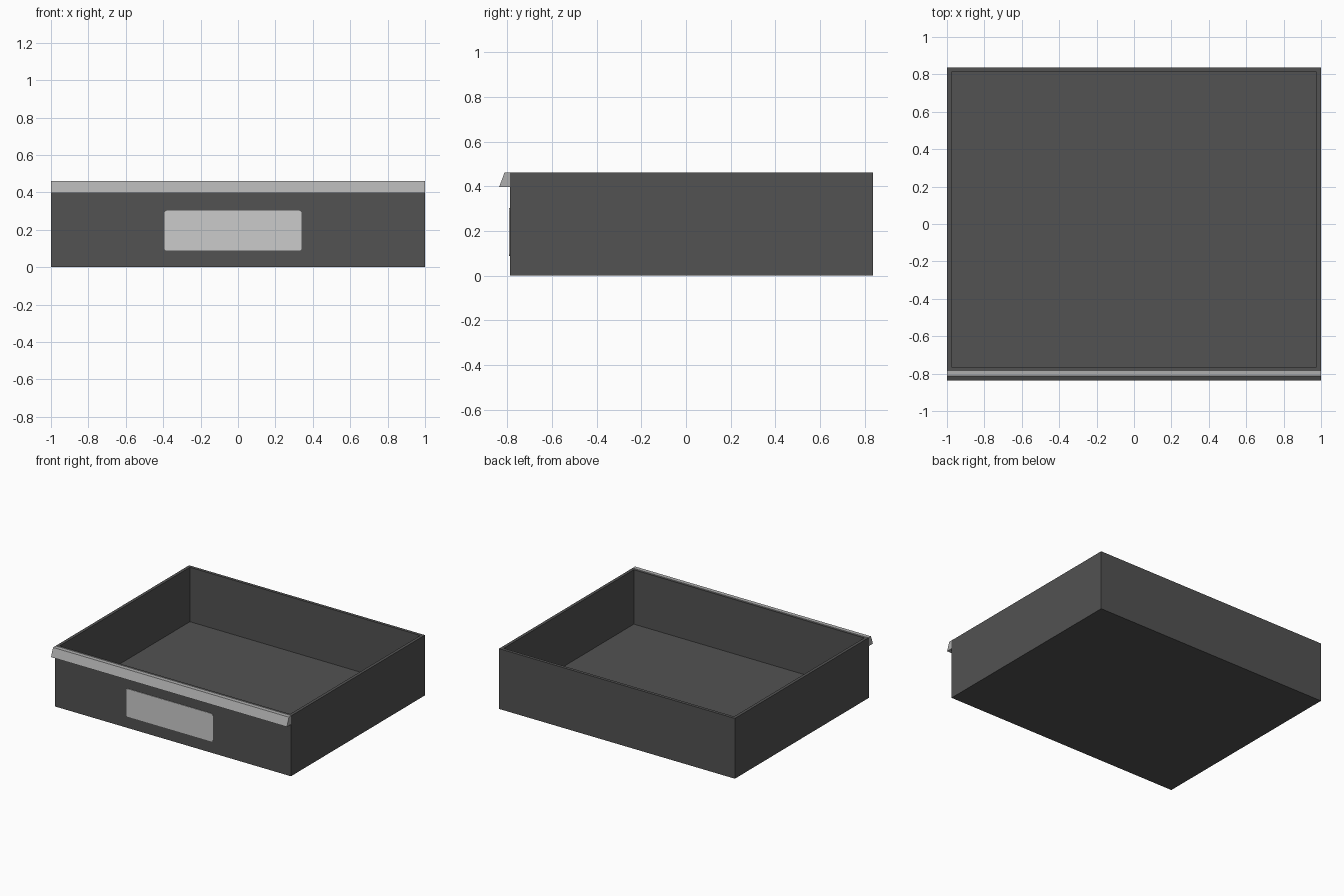
import bpy, bmesh, math

if "Cube" in bpy.data.objects:
    bpy.data.objects.remove(bpy.data.objects["Cube"])

W, H = 1.0, 0.462            # half width, height
FRONT, BACK = -0.787, 0.836  # outer front and back planes
WALL, FLOOR = 0.033, 0.045


def material(name, value):
    m = bpy.data.materials.new(name)
    m.diffuse_color = (value, value, value, 1)
    m.use_nodes = True
    m.node_tree.nodes["Principled BSDF"].inputs["Base Color"].default_value = m.diffuse_color
    return m


def finish(name, bm, mat):
    bmesh.ops.recalc_face_normals(bm, faces=bm.faces[:])
    me = bpy.data.meshes.new(name)
    bm.to_mesh(me)
    bm.free()
    me.materials.append(mat)
    ob = bpy.data.objects.new(name, me)
    bpy.context.collection.objects.link(ob)
    return ob


def prism(name, points, direction, mat):
    """Closed solid made by extruding a flat outline."""
    bm = bmesh.new()
    face = bm.faces.new([bm.verts.new(p) for p in points])
    ext = bmesh.ops.extrude_face_region(bm, geom=[face], use_keep_orig=True)
    moved = [v for v in ext["geom"] if isinstance(v, bmesh.types.BMVert)]
    bmesh.ops.translate(bm, verts=moved, vec=direction)
    return finish(name, bm, mat)


dark = material("dark grey", 0.085)
silver = material("light grey", 0.43)
pale = material("pale grey", 0.60)

# Open tray: box with its top inset and pushed down to the floor
bm = bmesh.new()
bmesh.ops.create_cube(bm, size=1)
for v in bm.verts:
    v.co = (math.copysign(W, v.co.x), BACK if v.co.y > 0 else FRONT,
            H if v.co.z > 0 else 0)
bm.normal_update()
top = max(bm.faces, key=lambda f: f.calc_center_median().z)
bmesh.ops.inset_region(bm, faces=[top], thickness=WALL)
ext = bmesh.ops.extrude_discrete_faces(bm, faces=[top])
for v in ext["faces"][0].verts:
    v.co.z = FLOOR
finish("drawer_tray", bm, dark)

# Sloping pull lip along the front top edge
profile = [(FRONT, H), (-0.812, H), (-0.836, 0.397), (FRONT, 0.397)]
prism("pull_lip", [(-W, y, z) for y, z in profile], (2 * W, 0, 0), silver)

# Thin label plate with small rounded corners
x0, x1, z0, z1, r = -0.393, 0.34, 0.088, 0.302, 0.012
outline = []
for cx, cz, start in ((x1 - r, z1 - r, 0), (x0 + r, z1 - r, 90),
                      (x0 + r, z0 + r, 180), (x1 - r, z0 + r, 270)):
    for step in range(4):
        a = math.radians(start + step * 30)
        outline.append((cx + r * math.cos(a), FRONT, cz + r * math.sin(a)))
prism("label_plate", outline, (0, -0.004, 0), pale)
